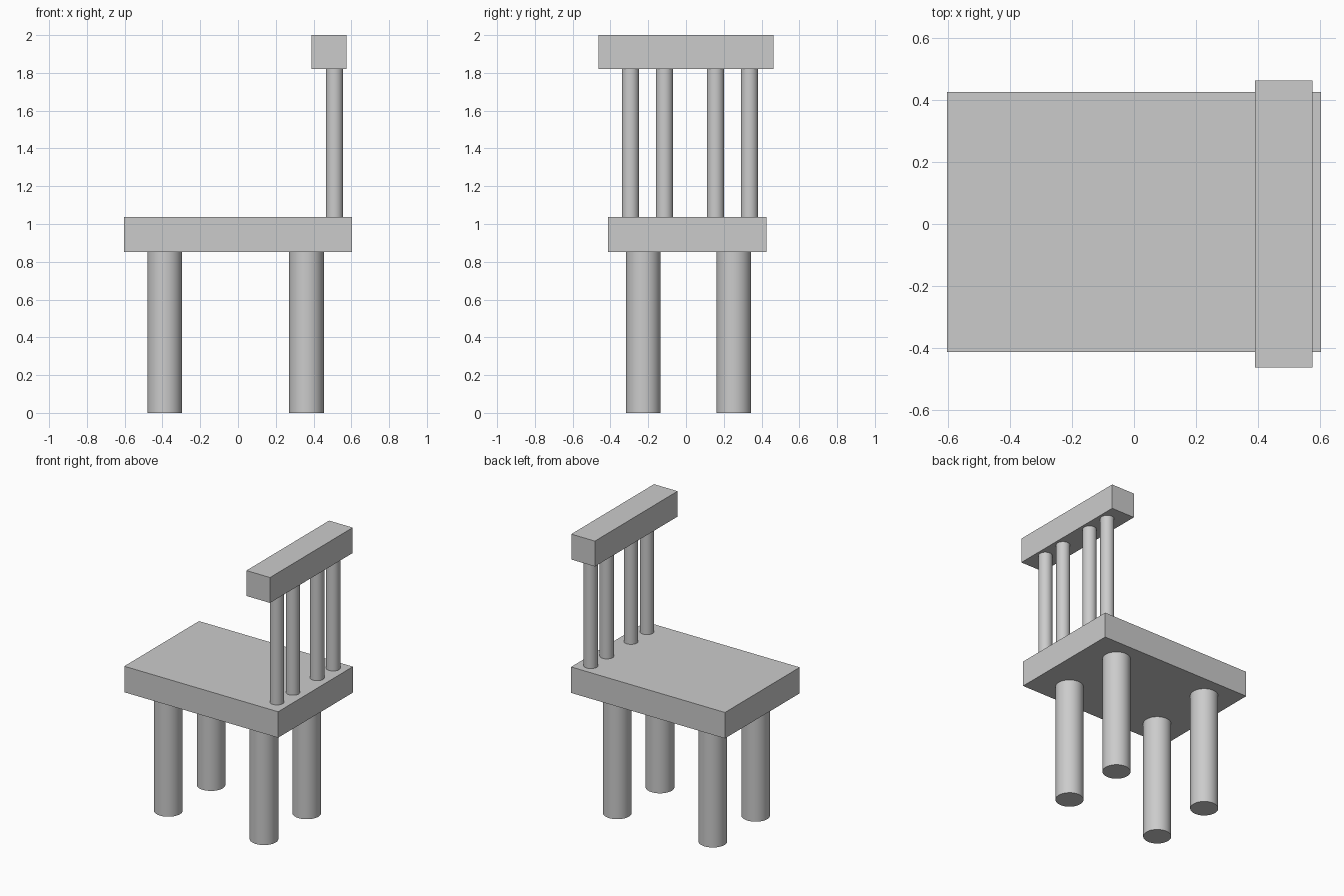
import bpy
from math import radians

if "Cube" in bpy.data.objects:
    bpy.data.objects.remove(bpy.data.objects["Cube"])


def box(name, lo, hi):
    bpy.ops.mesh.primitive_cube_add(size=1, location=[(a + b) / 2 for a, b in zip(lo, hi)])
    ob = bpy.context.object
    ob.name = name
    ob.scale = [b - a for a, b in zip(lo, hi)]
    bpy.ops.object.transform_apply(location=False, rotation=False, scale=True)


def post(name, x, y, z0, z1, radius):
    bpy.ops.mesh.primitive_cylinder_add(vertices=48, radius=radius, depth=z1 - z0,
                                        location=(x, y, (z0 + z1) / 2))
    bpy.context.object.name = name
    bpy.ops.object.shade_smooth_by_angle(angle=radians(30))


SEAT_BOTTOM, SEAT_TOP, RAIL_BOTTOM = 0.853, 1.037, 1.82

# Seat slab and the rail across the top of the backrest
box("seat", (-0.603, -0.412, SEAT_BOTTOM), (0.603, 0.425, SEAT_TOP))
box("back_rail", (0.39, -0.463, RAIL_BOTTOM), (0.575, 0.463, 2.0))

# Four round legs
for end, x in (("left", -0.388), ("right", 0.362)):
    for side, y in (("front", -0.226), ("back", 0.253)):
        post(f"{side}_{end}_leg", x, y, 0, SEAT_BOTTOM, 0.092)

# Four backrest spindles in two pairs
for i, y in enumerate((-0.294, -0.114, 0.156, 0.336), 1):
    post(f"back_spindle_{i}", 0.511, y, SEAT_TOP, RAIL_BOTTOM, 0.046)
